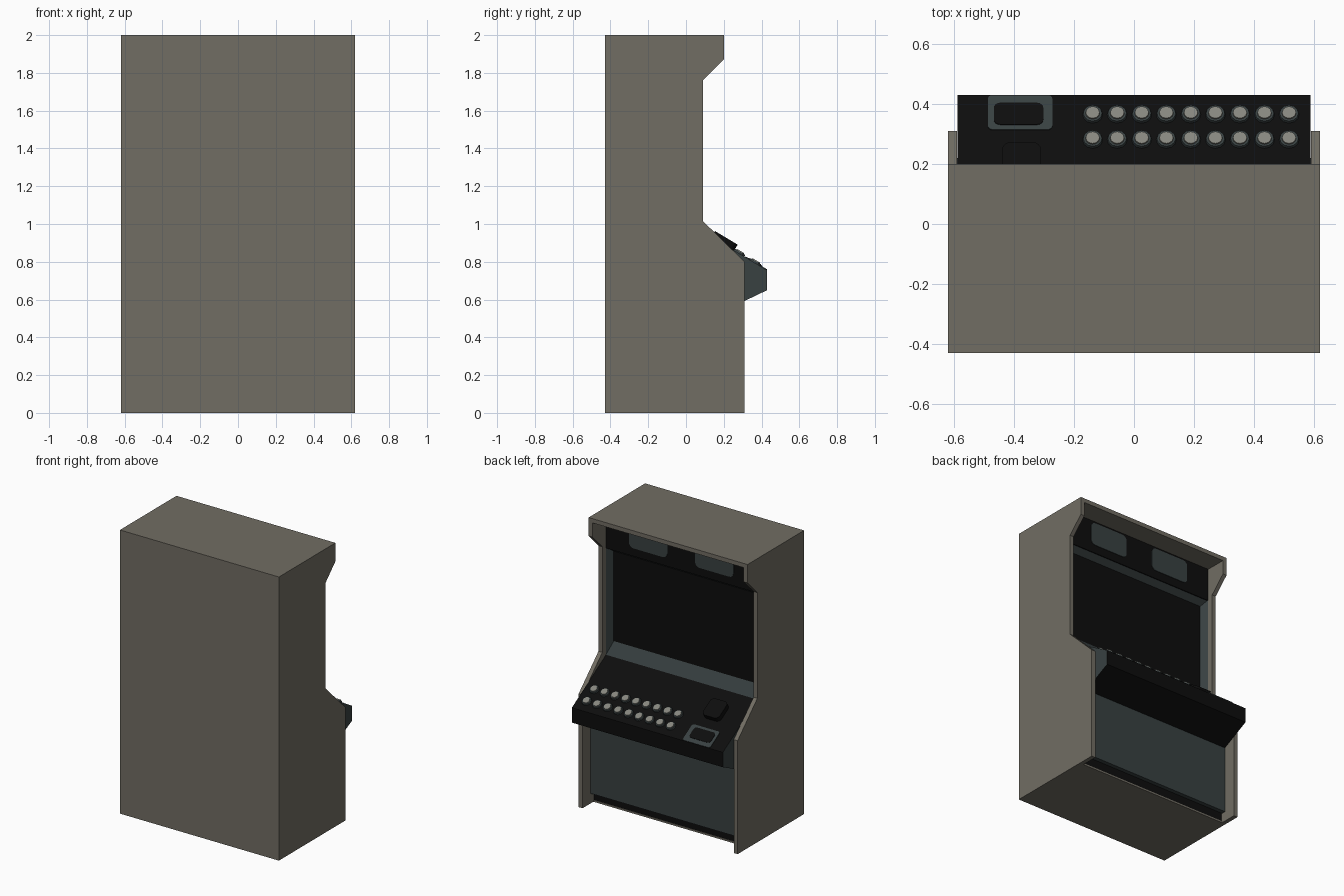
import bpy, bmesh, math
from mathutils import Matrix, Vector

if "Cube" in bpy.data.objects:
    bpy.data.objects.remove(bpy.data.objects["Cube"])


def material(name, rgb):
    m = bpy.data.materials.new(name)
    m.diffuse_color = (*rgb, 1)
    m.use_nodes = True
    m.node_tree.nodes["Principled BSDF"].inputs["Base Color"].default_value = m.diffuse_color
    return m


TAN = material("warm grey", (0.165, 0.153, 0.125))
SLATE = material("dark slate", (0.040, 0.052, 0.053))
BLACK = material("black", (0.004, 0.004, 0.004))
LIGHT = material("light button grey", (0.24, 0.24, 0.21))


def finish(name, bm, *mats):
    bmesh.ops.recalc_face_normals(bm, faces=bm.faces)
    me = bpy.data.meshes.new(name)
    bm.to_mesh(me)
    bm.free()
    for m in mats:
        me.materials.append(m)
    ob = bpy.data.objects.new(name, me)
    bpy.context.collection.objects.link(ob)
    return ob


def extrude(bm, points, offset):
    face = bm.faces.new([bm.verts.new(p) for p in points])
    new = bmesh.ops.extrude_face_region(bm, geom=[face])["geom"]
    verts = [v for v in new if isinstance(v, bmesh.types.BMVert)]
    bmesh.ops.translate(bm, verts=verts, vec=offset)


def prism(name, profile, x0, x1, *mats):
    """Extrude a y-z profile along x; a second material goes on the ends."""
    bm = bmesh.new()
    extrude(bm, [(x0, y, z) for y, z in profile], (x1 - x0, 0, 0))
    bmesh.ops.recalc_face_normals(bm, faces=bm.faces)
    if len(mats) > 1:
        for f in bm.faces:
            f.material_index = int(abs(f.normal.x) > 0.9)
    return finish(name, bm, *mats)


def box(name, x0, x1, y0, y1, z0, z1, mat):
    return prism(name, [(y0, z0), (y1, z0), (y1, z1), (y0, z1)], x0, x1, mat)


def plate(name, w, h, t, r, mat, matrix):
    """Rounded rectangle of thickness t, placed by a matrix."""
    pts = []
    for i, (sx, sy) in enumerate([(1, 1), (-1, 1), (-1, -1), (1, -1)]):
        for k in range(5):
            a = math.radians(90 * i + 22.5 * k)
            pts.append((sx * (w / 2 - r) + r * math.cos(a),
                        sy * (h / 2 - r) + r * math.sin(a), 0))
    bm = bmesh.new()
    extrude(bm, pts, (0, 0, t))
    ob = finish(name, bm, mat)
    ob.matrix_world = matrix
    return ob


# Cabinet shell
SIDE = [(-.43, 0), (.31, 0), (.31, .80), (.09, 1.015), (.09, 1.76),
        (.20, 1.87), (.20, 2), (-.43, 2)]
for side, s in (("left", -1), ("right", 1)):
    prism(side + "_side_panel", SIDE, s * .59, s * .62, TAN)
box("back_panel", -.59, .59, -.43, -.40, 0, 2, TAN)
box("top_panel", -.59, .59, -.40, .20, 1.97, 2, TAN)
box("bottom_panel", -.59, .59, -.40, .19, 0, .012, TAN)

# Lower front
box("toe_kick", -.59, .59, .15, .185, .012, .09, BLACK)
box("lower_front_panel", -.59, .59, .19, .22, .07, .60, SLATE)

# Control panel, sloped on top, with slate ends
SLOPE = 0.6
ANGLE = math.atan(SLOPE)


def deck_z(y):
    return .755 + SLOPE * (.43 - y)


prism("control_panel", [(.20, .54), (.43, .65), (.43, .755),
                        (.05, deck_z(.05)), (.05, .90), (.20, .80)],
      -.589, .589, BLACK, SLATE)


def on_deck(x, y, lift=0.0):
    rot = Matrix.Rotation(-ANGLE, 4, 'X')
    return Matrix.Translation((x, y, deck_z(y))) @ rot @ Matrix.Translation((0, 0, lift))


# Buttons: two rows of nine, a ring with a lighter cap
def disc(name, r, depth, mat, matrix):
    bm = bmesh.new()
    bmesh.ops.create_cone(bm, cap_ends=True, segments=12, radius1=r,
                          radius2=r * .92, depth=depth)
    ob = finish(name, bm, mat)
    ob.matrix_world = matrix


for row, y in enumerate((.281, .365)):
    for col in range(9):
        x = -.138 + col * .0819
        tag = f"_{row + 1}_{col + 1}"
        disc("button_ring" + tag, .034, .012, SLATE, on_deck(x, y, .004))
        disc("button_cap" + tag, .025, .012, LIGHT, on_deck(x, y, .009))

# Reader plate, its dark window, and the raised pad behind it
stretch = 1 / math.cos(ANGLE)
plate("reader_plate", .215, .115 * stretch, .004, .015, SLATE, on_deck(-.38, .371))
plate("reader_window", .165, .072 * stretch, .004, .02, BLACK, on_deck(-.385, .365, .003))
plate("raised_pad", .13, .12 * stretch, .036, .03, BLACK, on_deck(-.375, .195))

# Screen and its splayed surround
box("screen", -.57, .57, -.03, 0, 1.06, 1.71, BLACK)
bm = bmesh.new()


def ring(x, z0, z1, y):
    return [bm.verts.new(p) for p in ((-x, y, z0), (x, y, z0), (x, y, z1), (-x, y, z1))]


outer, inner = ring(.59, .983, 1.74, .05), ring(.563, 1.068, 1.702, .001)
rear = ring(.59, .983, 1.74, -.03)
for i in range(4):
    j = (i + 1) % 4
    bm.faces.new((outer[i], outer[j], inner[j], inner[i]))
    bm.faces.new((outer[i], outer[j], rear[j], rear[i]))
finish("screen_surround", bm, SLATE)

# Header board with two speaker panels
box("header_board", -.59, .59, .02, .05, 1.735, 1.97, BLACK)
for side, s in (("left", -1), ("right", 1)):
    plate(side + "_speaker_panel", .30, .165, .006, .035, SLATE,
          Matrix.Translation((s * .258, .048, 1.875)) @ Matrix.Rotation(-math.pi / 2, 4, 'X'))
